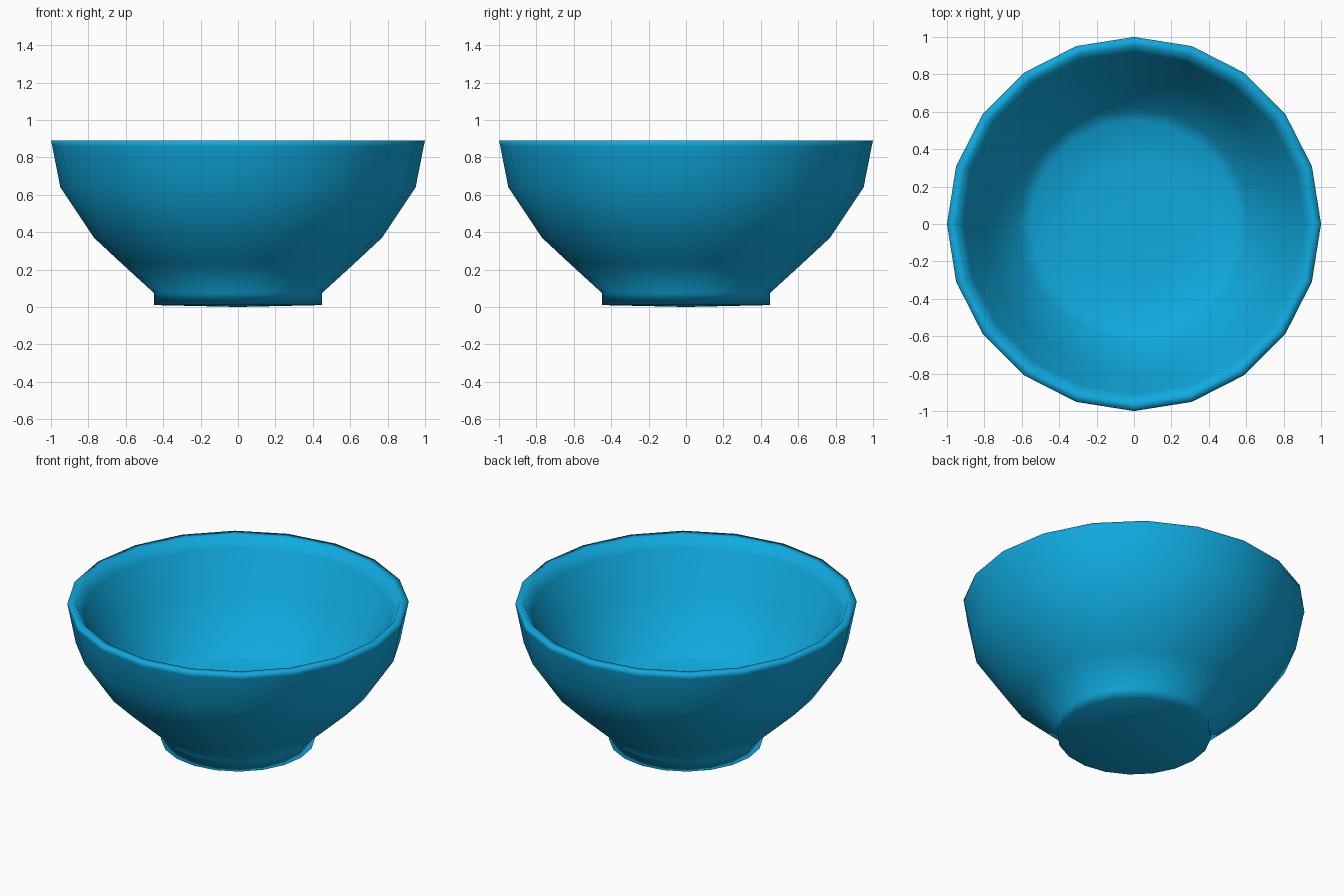
import bpy, bmesh, math

cube = bpy.data.objects.get("Cube")
if cube:
    bpy.data.objects.remove(cube, do_unlink=True)

SIDES = 20

# Glazed blue finish
blue = bpy.data.materials.new("bright_blue")
blue.use_nodes = True
color = (0.005, 0.40, 0.74, 1.0)
blue.diffuse_color = color
shader = next(n for n in blue.node_tree.nodes if n.type == 'BSDF_PRINCIPLED')
shader.inputs["Base Color"].default_value = color

# Cross-section (radius, height): base, foot, outer wall, rim, inner wall, floor
profile = [
    (0, 0), (0.45, 0.01), (0.45, 0.075), (0.625, 0.235), (0.77, 0.37),
    (0.95, 0.64), (0.993, 0.86), (1.0, 0.89),
    (0.95, 0.89), (0.91, 0.82), (0.795, 0.585), (0.62, 0.31),
    (0.555, 0.27), (0.3, 0.25), (0, 0.245),
]


def lathe(name, points, material):
    """Revolve a profile around z into a closed, smooth-shaded object."""
    bm = bmesh.new()
    verts = [bm.verts.new((r, 0, z)) for r, z in points]
    edges = [bm.edges.new(pair) for pair in zip(verts, verts[1:])]
    bmesh.ops.spin(bm, geom=verts + edges, cent=(0, 0, 0), axis=(0, 0, 1),
                   angle=math.tau, steps=SIDES, use_merge=False)
    bmesh.ops.remove_doubles(bm, verts=bm.verts, dist=0.0005)
    bmesh.ops.recalc_face_normals(bm, faces=bm.faces)
    for face in bm.faces:
        face.smooth = True
    mesh = bpy.data.meshes.new(name)
    bm.to_mesh(mesh)
    bm.free()
    mesh.materials.append(material)
    obj = bpy.data.objects.new(name, mesh)
    bpy.context.collection.objects.link(obj)
    return obj


# Footed bowl
bowl = lathe("bowl", profile, blue)

# Flat-looking base: its large faces lead the shading around the foot edge
base = bowl.vertex_groups.new(name="base")
base.add([v.index for v in bowl.data.vertices if v.co.z < 0.02], 1.0, 'REPLACE')
shading = bowl.modifiers.new("base_shading", 'WEIGHTED_NORMAL')
shading.mode = 'FACE_AREA'
shading.vertex_group = base.name
